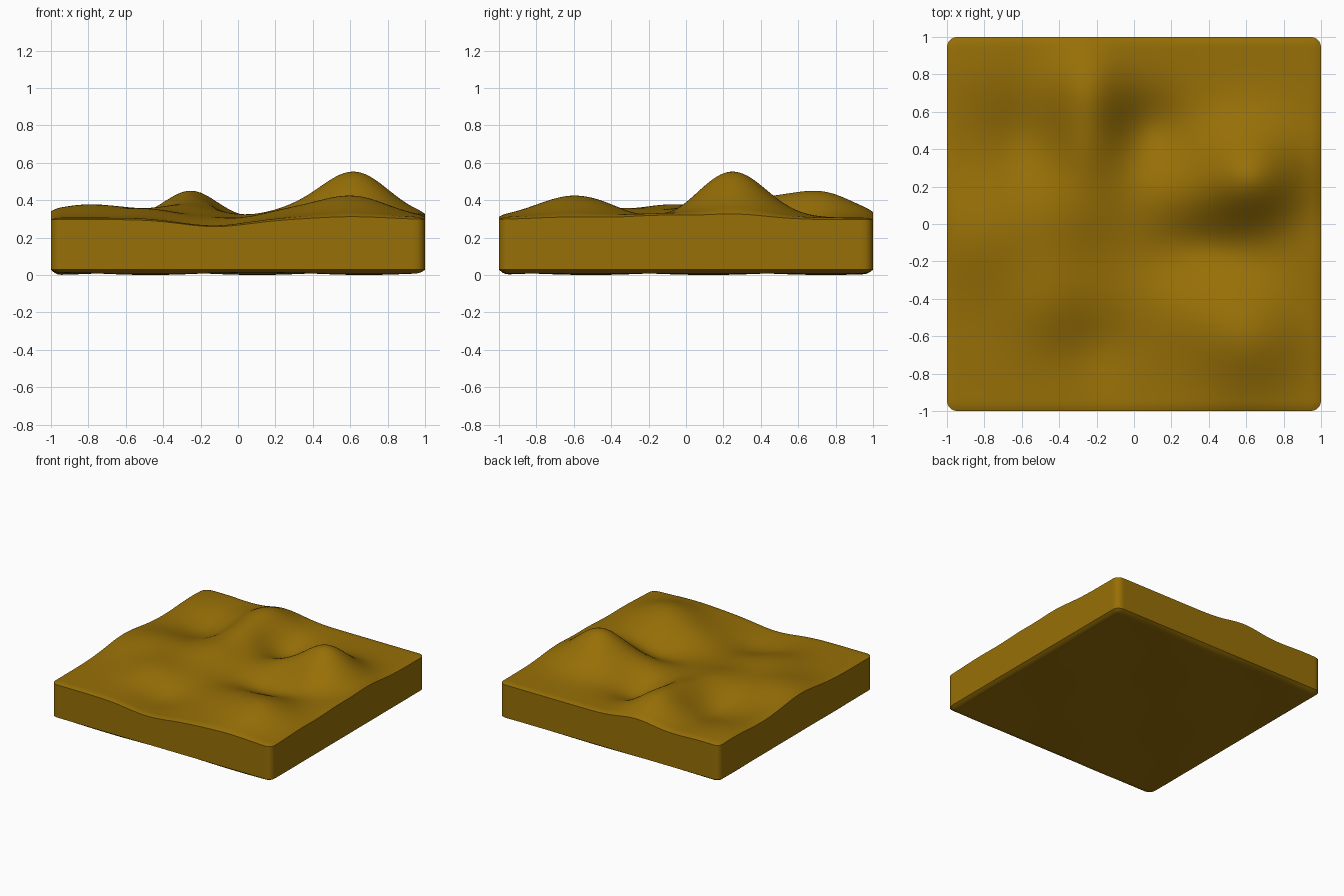
import bpy, bmesh, math

if "Cube" in bpy.data.objects:
    bpy.data.objects.remove(bpy.data.objects["Cube"])

N = 110      # grid cells per side
R = 0.055    # plan corner radius

# hills and hollows: x, y, height, spread x, spread y
BUMPS = [
    (0.62, 0.25, 0.245, 0.185, 0.18), (0.26, 0.18, 0.035, 0.15, 0.15),
    (-0.25, 0.72, 0.135, 0.15, 0.18), (-0.24, 0.42, 0.075, 0.14, 0.15),
    (0.61, -0.60, 0.115, 0.19, 0.20), (0.28, -0.48, 0.035, 0.16, 0.16),
    (-0.85, 0.82, 0.025, 0.18, 0.18), (-0.30, 0.10, 0.06, 0.17, 0.18),
    (-0.48, -0.42, 0.045, 0.17, 0.18), (-0.80, -0.06, 0.07, 0.21, 0.21),
    (0.08, 0.50, -0.085, 0.15, 0.14), (-0.20, -0.68, -0.06, 0.17, 0.16),
    (0.36, -0.13, -0.06, 0.20, 0.12), (-0.60, 0.44, -0.055, 0.15, 0.17),
    (-0.10, -1.0, -0.03, 0.18, 0.15), (1.0, -0.15, 0.02, 0.15, 0.15),
]


def top_z(x, y):
    z = 0.312
    for bx, by, h, sx, sy in BUMPS:
        z += h * math.exp(-((x - bx) / sx) ** 2 / 2 - ((y - by) / sy) ** 2 / 2)
    return z - 0.01 * edge(x, y)


def bottom_z(x, y):
    w = 0.008 * math.sin(5.5 * x + 1) * math.cos(5 * y - 0.6)
    return max(0.0, 0.014 + w * (1 - edge(x, y)) + 0.02 * edge(x, y))


def edge(x, y):
    """0 inside, rising to 1 at the rim, for a soft edge."""
    t = max(0, (max(abs(x), abs(y)) - 0.95) / 0.05)
    return t * t


def plan(x, y):
    """Round off the square's corners."""
    dx, dy = abs(x) - (1 - R), abs(y) - (1 - R)
    if dx > 0 and dy > 0:
        k = max(dx, dy) / math.hypot(dx, dy)
        x = math.copysign(1 - R + dx * k, x)
        y = math.copysign(1 - R + dy * k, y)
    return x, y


bm = bmesh.new()


def sheet(height, flip):
    rows = []
    for j in range(N + 1):
        row = []
        for i in range(N + 1):
            x, y = 2 * i / N - 1, 2 * j / N - 1
            px, py = plan(x, y)
            row.append(bm.verts.new((px, py, height(x, y))))
        rows.append(row)
    for j in range(N):
        for i in range(N):
            f = [rows[j][i], rows[j][i + 1], rows[j + 1][i + 1], rows[j + 1][i]]
            bm.faces.new(f[::-1] if flip else f)
    # rim, counter-clockwise
    return (rows[0][:-1] + [r[-1] for r in rows[:-1]]
            + rows[-1][:0:-1] + [r[0] for r in rows[:0:-1]])


# top terrain, underside and side walls
top = sheet(top_z, False)
low = sheet(bottom_z, True)
for k in range(len(top)):
    m = (k + 1) % len(top)
    bm.faces.new((low[k], low[m], top[m], top[k]))

# stand on the ground
zmin = min(v.co.z for v in bm.verts)
for v in bm.verts:
    v.co.z -= zmin

mesh = bpy.data.meshes.new("terrain_tile")
bm.to_mesh(mesh)
bm.free()
tile = bpy.data.objects.new("terrain_tile", mesh)
bpy.context.collection.objects.link(tile)

mat = bpy.data.materials.new("earth")
mat.diffuse_color = (0.31, 0.16, 0.002, 1)
mat.use_nodes = True
mat.node_tree.nodes["Principled BSDF"].inputs["Base Color"].default_value = mat.diffuse_color
mesh.materials.append(mat)

bpy.context.view_layer.objects.active = tile
tile.select_set(True)
bpy.ops.object.shade_smooth_by_angle(angle=math.radians(40))
